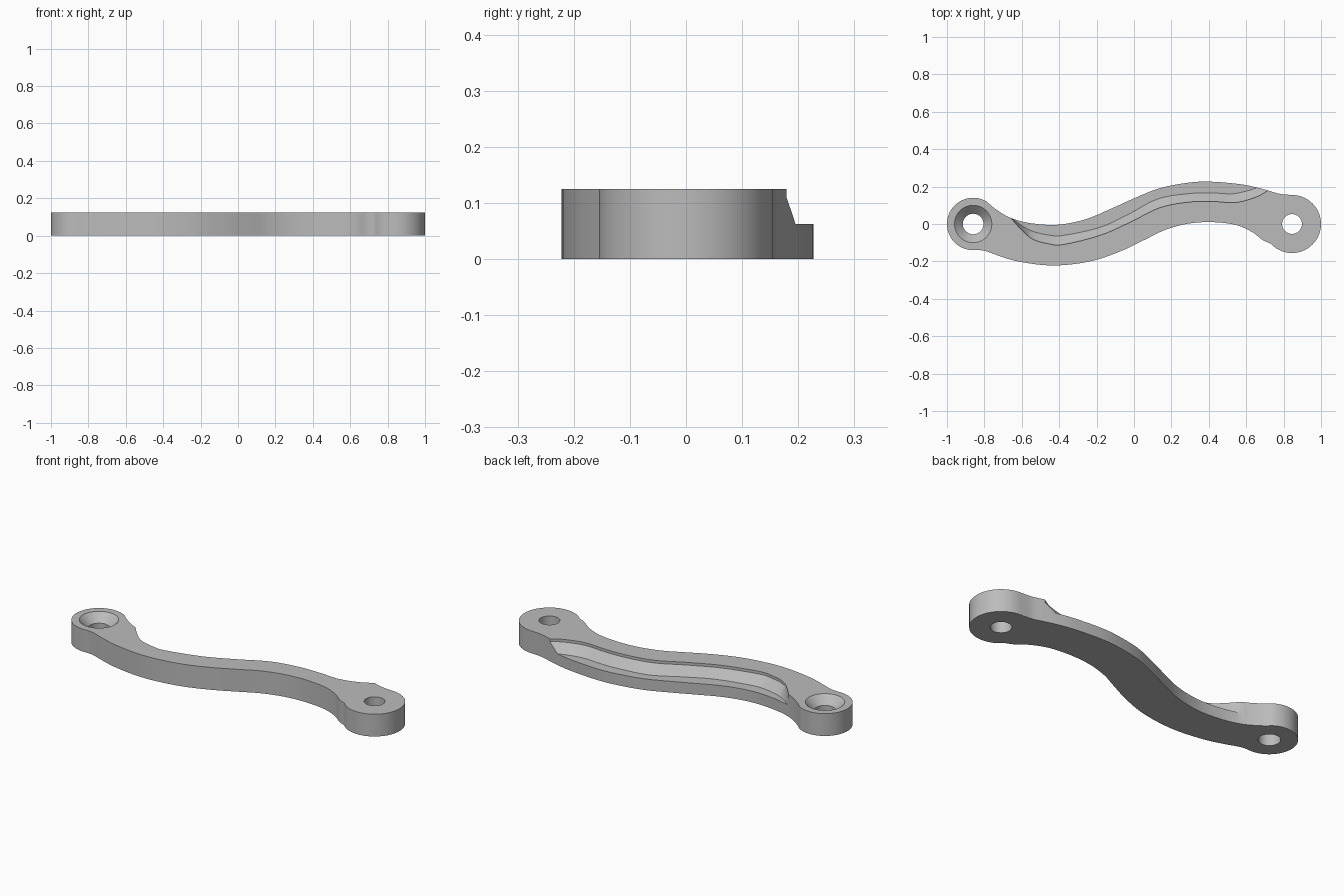
import bpy, bmesh
from math import cos, sin, radians
from mathutils import Vector

cube = bpy.data.objects.get("Cube")
if cube:
    bpy.data.objects.remove(cube, do_unlink=True)

HEIGHT = 0.125
LEDGE = 0.0625

metal = bpy.data.materials.new("satin grey")
metal.use_nodes = True
metal.diffuse_color = (0.5, 0.5, 0.5, 1)
metal.node_tree.nodes["Principled BSDF"].inputs["Base Color"].default_value = (0.5, 0.5, 0.5, 1)


def spline(points, steps=6):
    """Smooth curve through the given points."""
    p = [Vector(q) for q in points]
    p = [2 * p[0] - p[1]] + p + [2 * p[-1] - p[-2]]
    out = []
    for a, b, c, d in zip(p, p[1:], p[2:], p[3:]):
        for i in range(steps):
            t = i / steps
            out.append(0.5 * (2 * b + (c - a) * t + (2 * a - 5 * b + 4 * c - d) * t * t
                              + (3 * b - a - 3 * c + d) * t ** 3))
    return out + [p[-2]]


def arc(cx, r, start, end, n=40):
    angles = [radians(start + (end - start) * i / n) for i in range(n + 1)]
    return [Vector((cx + r * cos(a), r * sin(a))) for a in angles]


def loft(name, rings):
    """Closed solid through rings of equal length."""
    bm = bmesh.new()
    rows = [[bm.verts.new(co) for co in ring] for ring in rings]
    n = len(rows[0])
    for lo, hi in zip(rows, rows[1:]):
        for i in range(n):
            j = (i + 1) % n
            bm.faces.new((lo[i], lo[j], hi[j], hi[i]))
    bm.faces.new(rows[0][::-1])
    bm.faces.new(rows[-1])
    bmesh.ops.recalc_face_normals(bm, faces=bm.faces)
    mesh = bpy.data.meshes.new(name)
    bm.to_mesh(mesh)
    bm.free()
    mesh.materials.append(metal)
    obj = bpy.data.objects.new(name, mesh)
    bpy.context.collection.objects.link(obj)
    return obj


def turned(name, cx, profile):
    """Round cutter from (radius, z) pairs."""
    return loft(name, [[(p.x, p.y, z) for p in arc(cx, r, 0, 352.5, 47)] for r, z in profile])


# S-shaped body with a round boss at each end
LEFT_X, LEFT_R = -0.86, 0.14
RIGHT_X, RIGHT_R = 0.845, 0.155
left_boss = arc(LEFT_X, LEFT_R, 58, 270)
right_boss = arc(RIGHT_X, RIGHT_R, -137, 90)
front_edge = spline([left_boss[-1], (-0.8, -0.143), (-0.717, -0.172), (-0.61, -0.202),
                     (-0.43, -0.222), (-0.235, -0.2), (-0.075, -0.147), (0.06, -0.083),
                     (0.166, -0.032), (0.29, 0.002), (0.417, 0.01), (0.54, -0.004),
                     (0.63, -0.042), (0.684, -0.083), right_boss[0]])
back_edge = spline([right_boss[-1], (0.78, 0.161), (0.717, 0.179), (0.658, 0.195),
                    (0.567, 0.213), (0.417, 0.226), (0.3, 0.222), (0.14, 0.192),
                    (0, 0.137), (-0.12, 0.083), (-0.26, 0.025), (-0.41, -0.004),
                    (-0.55, 0.004), (-0.658, 0.032), (-0.74, 0.08), left_boss[0]])
outline = left_boss[:-1] + front_edge[:-1] + right_boss[:-1] + back_edge[:-1]
body = loft("handle_body", [[(p.x, p.y, z) for p in outline] for z in (0, HEIGHT)])

# Stepped relief along the back edge: short wall, slope, ledge
wall_line = spline([(-0.7, 0.085), (-0.658, 0.032), (-0.556, -0.072), (-0.45, -0.107),
                    (-0.37, -0.108), (-0.18, -0.06), (-0.02, 0.01), (0.14, 0.088),
                    (0.3, 0.118), (0.43, 0.12), (0.54, 0.115), (0.647, 0.142),
                    (0.717, 0.179), (0.78, 0.22)])
ledge_line = spline([(-0.695, 0.09), (-0.653, 0.032), (-0.556, -0.033), (-0.45, -0.06),
                     (-0.37, -0.06), (-0.18, -0.017), (-0.03, 0.052), (0.13, 0.135),
                     (0.3, 0.163), (0.42, 0.166), (0.52, 0.161), (0.593, 0.174),
                     (0.658, 0.195), (0.715, 0.226)])
rings = []
for a, b in zip(wall_line, ledge_line):
    rings.append([(a.x, a.y, 0.2), (a.x, a.y, 0.11), (b.x, b.y, LEDGE),
                  (b.x, b.y + 0.2, LEDGE), (b.x, b.y + 0.2, 0.2)])
cutters = [
    loft("relief_cutter", rings),
    turned("right_hole_cutter", RIGHT_X, [(0.053, -0.1), (0.053, 0.2)]),
    # Countersunk screw hole
    turned("left_hole_cutter", LEFT_X, [(0.055, -0.1), (0.055, 0.08), (0.1, HEIGHT), (0.1, 0.2)]),
]

bpy.ops.object.select_all(action="DESELECT")
bpy.context.view_layer.objects.active = body
body.select_set(True)
for cutter in cutters:
    cutter.hide_render = True
    mod = body.modifiers.new("cut", "BOOLEAN")
    mod.operation = "DIFFERENCE"
    mod.solver = "EXACT"
    mod.object = cutter
    bpy.ops.object.modifier_apply(modifier=mod.name)
    bpy.data.objects.remove(cutter, do_unlink=True)

bpy.ops.object.shade_smooth_by_angle(angle=radians(30))
